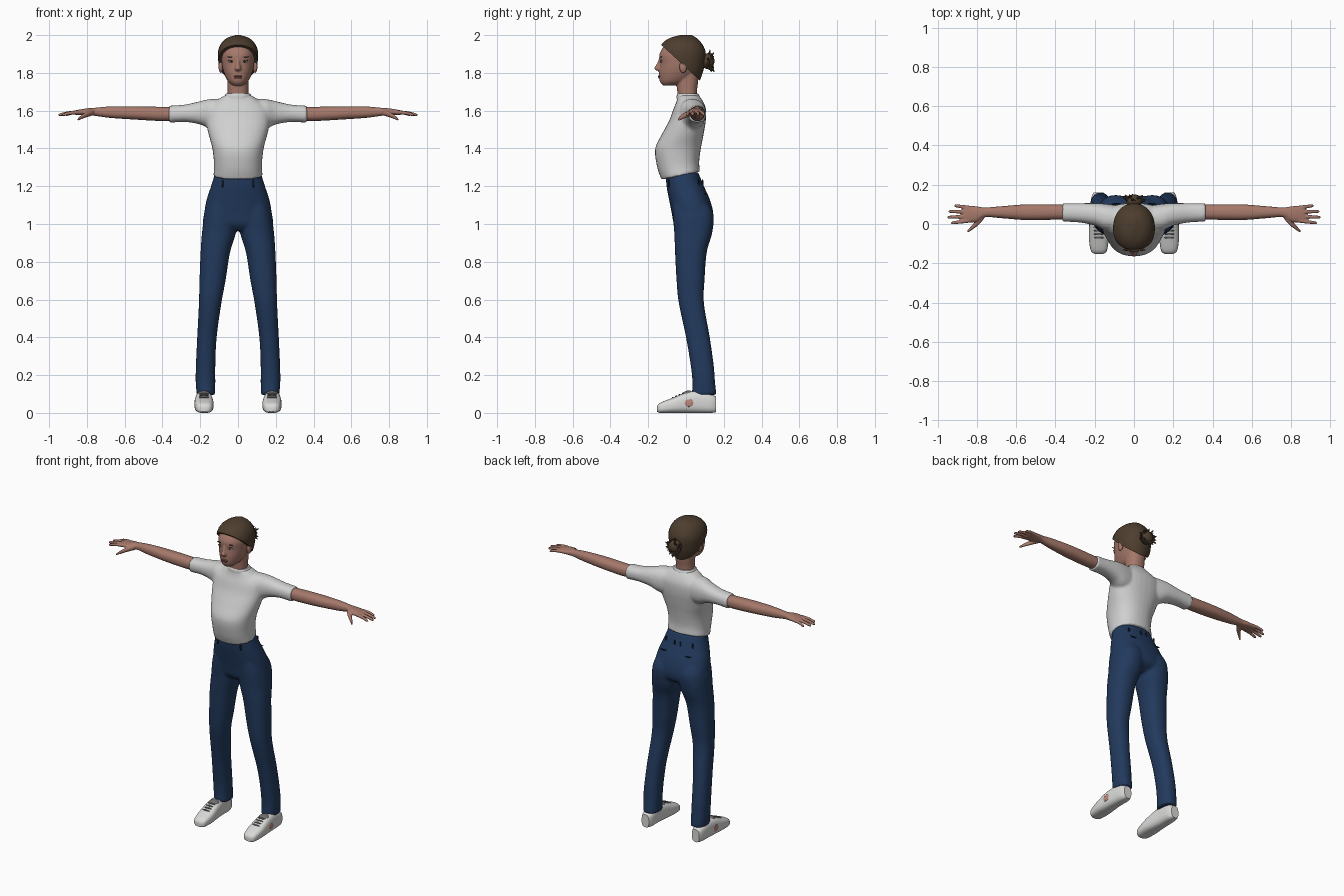
import bpy
import bmesh
import math
import random
from mathutils import Matrix, Vector

random.seed(4)
cube = bpy.data.objects.get("Cube")
if cube:
    bpy.data.objects.remove(cube, do_unlink=True)


def material(name, *rgb):
    mat = bpy.data.materials.new(name)
    mat.use_nodes = True
    mat.diffuse_color = (*rgb, 1)
    mat.node_tree.nodes["Principled BSDF"].inputs["Base Color"].default_value = (*rgb, 1)
    return mat


SKIN = material("skin", .38, .19, .145)
HAIR = material("brown hair", .075, .048, .028)
SHIRT = material("off white cotton", .62, .63, .62)
DENIM = material("blue denim", .016, .042, .11)
SEAM = material("dark denim", .006, .012, .03)
SHOE = material("white leather", .7, .7, .69)
LACE = material("grey lace", .16, .16, .16)
LIPS = material("lip", .25, .09, .08)
DARK = material("dark iris", .03, .02, .018)
PATCH = material("pale red patch", .5, .24, .2)


def spline(rows, steps=5):
    """Catmull-Rom interpolation of the section rows."""
    out = []
    for i in range(len(rows) - 1):
        a, b, c, d = (rows[max(i - 1, 0)], rows[i], rows[i + 1], rows[min(i + 2, len(rows) - 1)])
        for k in range(steps):
            t = k / steps
            out.append([q + t / 2 * (r - p + t * (2 * p - 5 * q + 4 * r - s + t * (3 * (q - r) + s - p)))
                        for p, q, r, s in zip(a, b, c, d)])
    return out + [rows[-1]]


def loft(bm, axis, rows, mirror=False, power=.88, sides=32):
    """Skin rounded sections; a row is position, then low and high on the other two axes."""
    rows = [r if len(r) == 5 else (r[0], -r[1], r[1], r[2], r[3]) for r in rows]
    order = {"x": (2, 0, 1), "y": (0, 2, 1), "z": (0, 1, 2)}[axis]
    for side in ((1, -1) if mirror else (1,)):
        rings = []
        for pos, a0, a1, b0, b1 in spline(rows):
            ring = []
            for i in range(sides):
                ang = math.tau * i / sides
                u, v = (math.copysign(abs(f) ** power, f) for f in (math.cos(ang), math.sin(ang)))
                p = ((a0 + a1 + u * (a1 - a0)) / 2, (b0 + b1 + v * (b1 - b0)) / 2, pos)
                if axis == "x":
                    p = (pos, p[0], p[1])
                else:
                    p = tuple(p[k] for k in order)
                ring.append(bm.verts.new((p[0] * side, p[1], p[2])))
            rings.append(ring)
        for lo, hi in zip(rings, rings[1:]):
            for i in range(sides):
                j = (i + 1) % sides
                bm.faces.new((lo[i], lo[j], hi[j], hi[i]))
        bm.faces.new(rings[0])
        bm.faces.new(rings[-1])


def finish(name, bm, mat, voxel=0, smooth=3):
    """Make the object; a voxel size melts its overlapping lofts into one skin."""
    bmesh.ops.recalc_face_normals(bm, faces=bm.faces[:])
    mesh = bpy.data.meshes.new(name)
    bm.to_mesh(mesh)
    bm.free()
    mesh.materials.append(mat)
    mesh.shade_smooth()
    mesh.set_sharp_from_angle(angle=math.radians(50))
    obj = bpy.data.objects.new(name, mesh)
    bpy.context.collection.objects.link(obj)
    if voxel:
        mod = obj.modifiers.new("Blend", "REMESH")
        mod.mode, mod.voxel_size, mod.use_smooth_shade = "VOXEL", voxel, True
        mod = obj.modifiers.new("Soften", "SMOOTH")
        mod.factor, mod.iterations = .5, smooth
    return obj


def blobs(name, mat, items, mirror=True):
    """Ellipsoids given as centre and radii."""
    bm = bmesh.new()
    for (x, y, z), size in items:
        for side in ((1, -1) if mirror else (1,)):
            m = Matrix.Translation((x * side, y, z)) @ Matrix.Diagonal((*size, 1))
            bmesh.ops.create_uvsphere(bm, u_segments=16, v_segments=10, radius=1, matrix=m)
    return finish(name, bm, mat)


def on_surface(obj, start, direction):
    """First point of an object met along a ray."""
    dg = bpy.context.evaluated_depsgraph_get()
    hit, point, _, _ = obj.evaluated_get(dg).ray_cast(Vector(start), Vector(direction))
    return point if hit else Vector(start)


# Shirt: torso and sleeves, with a hem that rises to the back
bm = bmesh.new()
loft(bm, "z", [(1.26, .13, -.13, .074), (1.32, .127, -.153, .07), (1.4, .136, -.163, .079),
               (1.48, .157, -.125, .094), (1.55, .17, -.088, .105), (1.61, .165, -.066, .105),
               (1.65, .12, -.05, .09), (1.682, .068, -.045, .067)])
for v in bm.verts:
    v.co.z += .21 * (v.co.y + .01) * max(0, min(1, (1.4 - v.co.z) / .14))
loft(bm, "x", [(.06, -.03, .09, 1.5, 1.662), (.14, -.035, .102, 1.5, 1.662), (.2, -.008, .106, 1.527, 1.65),
               (.28, .008, .106, 1.54, 1.632), (.365, .012, .106, 1.536, 1.626)], mirror=True)
shirt = finish("shirt", bm, SHIRT, .008)

bm = bmesh.new()
loft(bm, "z", [(1.665, .072, -.05, .072), (1.68, .07, -.049, .07), (1.69, .063, -.045, .064)])
finish("shirt_collar", bm, SHIRT)

# Trousers: hips and two legs
bm = bmesh.new()
loft(bm, "z", [(1.275, .12, -.108, .064), (1.2, .143, -.103, .095), (1.13, .166, -.09, .126),
               (1.06, .179, -.076, .144), (1., .182, -.064, .138), (.965, .12, -.035, .09)])
loft(bm, "z", [(1.12, .02, .155, -.07, .11), (1.05, .005, .178, -.07, .146), (.95, .012, .191, -.062, .138),
               (.85, .042, .198, -.058, .11), (.7, .066, .204, -.05, .098), (.58, .088, .207, -.038, .095),
               (.4, .113, .216, 0, .126), (.25, .12, .223, .025, .147), (.16, .12, .224, .034, .154),
               (.095, .122, .218, .03, .162)], mirror=True)
trousers = finish("trousers", bm, DENIM, .009)

# Belt loops, front and back, and back pocket seams
loops = []
for x, side in ((.082, -1), (.095, 1), (.02, 1)):
    p = on_surface(trousers, (x, side, 1.215), (0, -side, 0))
    loops.append((p, (.006, .005, .022)))
p = on_surface(trousers, (.08, 1, 1.16), (0, -1, 0))
loops.append((p, (.035, .004, .004)))
blobs("belt_loops", SEAM, loops)

# Arms, palms, fingers and thumbs
bm = bmesh.new()
loft(bm, "x", [(.3, .024, .097, 1.55, 1.615), (.4, .022, .1, 1.545, 1.62), (.55, .02, .1, 1.553, 1.623),
               (.68, .03, .09, 1.562, 1.622), (.76, .035, .084, 1.573, 1.615), (.8, .012, .09, 1.575, 1.612),
               (.85, .007, .094, 1.577, 1.604), (.868, .012, .09, 1.58, 1.6)], mirror=True)
for base, tip, tip_y in ((.017, .932, .005), (.039, .952, .034), (.062, .945, .064), (.083, .915, .094)):
    rows = []
    for t, r in ((0, .011), (.5, .0095), (.9, .008), (1, .004)):
        y, z = base + t * (tip_y - base), 1.592 - .016 * t * t
        rows.append((.84 + t * (tip - .84), y - r, y + r, z - r, z + r))
    loft(bm, "x", rows, mirror=True, sides=12)
loft(bm, "x", [(.765, .025, .055, 1.575, 1.605), (.795, -.008, .03, 1.567, 1.597),
               (.825, -.03, -.005, 1.556, 1.58), (.85, -.047, -.033, 1.545, 1.558)], mirror=True, sides=12)
finish("arms", bm, SKIN, .0045)

# Head, neck and nose
bm = bmesh.new()
loft(bm, "z", [(1.63, .058, -.035, .06), (1.7, .055, -.046, .058), (1.75, .056, -.05, .064),
               (1.82, .06, -.05, .07)])
loft(bm, "z", [(1.733, .026, -.122, -.06), (1.755, .053, -.139, .01), (1.8, .075, -.143, .06),
               (1.85, .086, -.139, .08), (1.9, .088, -.14, .085), (1.95, .074, -.11, .07),
               (1.98, .04, -.07, .04)], power=.95)
loft(bm, "z", [(1.81, .013, -.15, -.11), (1.822, .018, -.168, -.11), (1.85, .011, -.154, -.11),
               (1.89, .009, -.138, -.11)], sides=16)
head = finish("head", bm, SKIN, .005)
blobs("ears", SKIN, [((.091, -.015, 1.832), (.012, .02, .032))])


def face_point(x, z):
    return on_surface(head, (x, -1, z), (0, 1, 0))


# Face details
eye = face_point(.036, 1.86)
blobs("eyes", SHIRT, [(eye, (.014, .004, .006))])
blobs("irises", DARK, [(eye + Vector((0, -.003, 0)), (.006, .003, .006)),
                       (eye + Vector((0, 0, .007)), (.016, .004, .002))])
blobs("eyebrows", HAIR, [(face_point(.038, 1.885), (.02, .005, .003))])
blobs("lips", LIPS, [(face_point(0, 1.782), (.024, .006, .005)),
                     (face_point(0, 1.774), (.02, .006, .005))], mirror=False)

# Hair cap, cut on a slope from forehead to nape
bm = bmesh.new()
loft(bm, "z", [(1.75, .06, -.06, .07), (1.8, .09, -.1, .088), (1.85, .103, -.133, .1),
               (1.91, .106, -.146, .104), (1.955, .09, -.126, .084), (1.985, .058, -.085, .055),
               (2, .012, -.03, .03)], power=.95)
cut = bmesh.ops.bisect_plane(bm, geom=bm.verts[:] + bm.edges[:] + bm.faces[:], plane_co=(0, -.12, 1.938),
                             plane_no=(0, .92, 1), clear_inner=True)
bmesh.ops.holes_fill(bm, edges=[e for e in cut["geom_cut"] if isinstance(e, bmesh.types.BMEdge)])
finish("hair_cap", bm, HAIR)

# Tied bun with loose tufts
blobs("hair_bun", HAIR, [((0, .115, 1.862), (.042, .036, .042))], mirror=False)
bm = bmesh.new()
for i in range(26):
    ang = math.tau * i / 26
    aim = Vector((math.cos(ang) * 1.3, random.uniform(.1, .8), math.sin(ang))).normalized()
    length = random.uniform(.05, .068)
    m = Matrix.Translation(Vector((0, .112, 1.858)) + aim * length / 2) @ aim.to_track_quat("Z", "Y").to_matrix().to_4x4()
    bmesh.ops.create_cone(bm, cap_ends=True, segments=6, radius1=.017, radius2=.003, depth=length, matrix=m)
finish("hair_tufts", bm, HAIR)

# Shoes with tongues, laces and side patches
bm = bmesh.new()
loft(bm, "y", [(-.153, .158, .2, .006, .036), (-.135, .138, .22, 0, .054), (-.07, .129, .23, 0, .08),
               (0, .134, .228, 0, .108), (.06, .14, .224, 0, .115), (.13, .143, .218, 0, .1),
               (.16, .155, .207, .004, .085)], mirror=True, power=.7)
shoes = finish("shoes", bm, SHOE)
blobs("shoe_tongues", LACE, [((.18, .015, .098), (.034, .034, .02))])
blobs("shoe_laces", LACE, [(on_surface(shoes, (.18, y, 1), (0, 0, -1)), (.026, .005, .005))
                           for y in (-.07, -.052, -.034, -.016)])
blobs("shoe_patches", PATCH, [(on_surface(shoes, (1, .015, .052), (-1, 0, 0)), (.003, .024, .02))])
